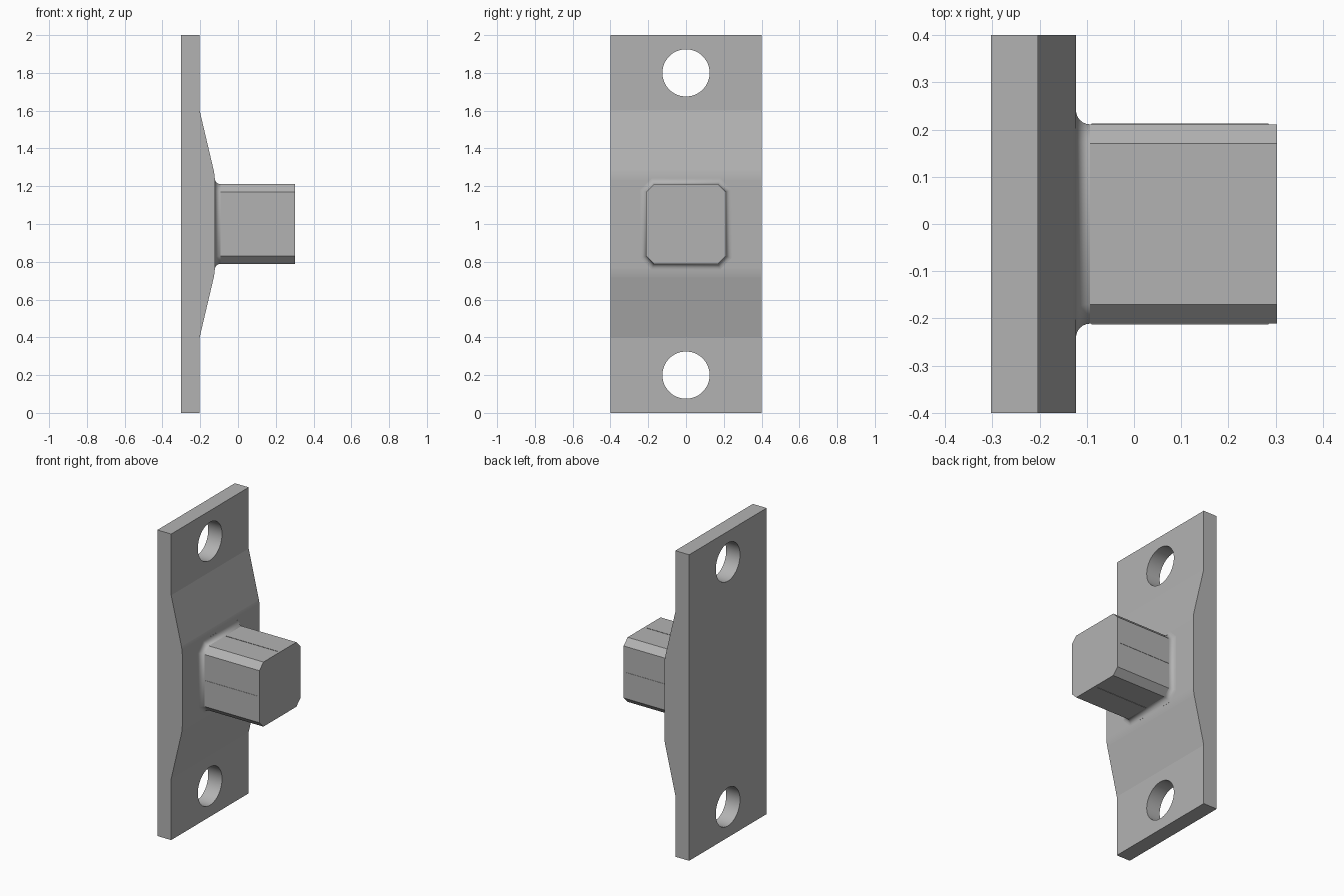
import bpy, bmesh, math
from mathutils import Matrix

cube = bpy.data.objects.get("Cube")
if cube:
    bpy.data.objects.remove(cube)

grey = bpy.data.materials.new("plain grey")
grey.use_nodes = True
colour = (0.45, 0.45, 0.45, 1)
grey.diffuse_color = colour
grey.node_tree.nodes["Principled BSDF"].inputs["Base Color"].default_value = colour

BACK, FLAT, RAISED, TIP = -0.303, -0.203, -0.123, 0.303
HALF, CHAMFER, FILLET = 0.211, 0.041, 0.03
MID = 1.0


def finish(name, bm):
    bmesh.ops.recalc_face_normals(bm, faces=bm.faces)
    mesh = bpy.data.meshes.new(name)
    bm.to_mesh(mesh)
    bm.free()
    mesh.materials.append(grey)
    obj = bpy.data.objects.new(name, mesh)
    bpy.context.collection.objects.link(obj)
    return obj


# Mounting plate: side profile with a raised middle, extruded across y
bm = bmesh.new()
profile = [(BACK, 0), (FLAT, 0), (FLAT, 0.4), (RAISED, 0.74),
           (RAISED, 1.26), (FLAT, 1.6), (FLAT, 2), (BACK, 2)]
face = bm.faces.new([bm.verts.new((x, -0.4, z)) for x, z in profile])
sides = bmesh.ops.extrude_face_region(bm, geom=[face])["geom"]
bmesh.ops.translate(bm, vec=(0, 0.8, 0),
                    verts=[v for v in sides if isinstance(v, bmesh.types.BMVert)])
bends = [e for e in bm.edges
         if all(abs(v.co.x - RAISED) < 0.001 for v in e.verts)
         and abs(e.verts[0].co.z - e.verts[1].co.z) < 0.001]
rounded = bmesh.ops.bevel(bm, geom=bends, offset=0.025, segments=4,
                          profile=0.5, affect='EDGES')
for f in rounded["faces"]:
    f.smooth = abs(f.normal.y) < 0.5
plate = finish("mounting_plate", bm)

# Round screw holes
for label, z in (("lower", 0.2), ("upper", 1.8)):
    bm = bmesh.new()
    place = Matrix.Translation((-0.25, 0, z)) @ Matrix.Rotation(math.pi / 2, 4, 'Y')
    bmesh.ops.create_cone(bm, cap_ends=True, segments=64, radius1=0.125,
                          radius2=0.125, depth=0.3, matrix=place)
    for f in bm.faces:
        f.smooth = len(f.verts) == 4
    cutter = finish(label + "_hole_cutter", bm)
    cutter.hide_render = True
    cutter.hide_set(True)
    cut = plate.modifiers.new(label + " hole", 'BOOLEAN')
    cut.operation = 'DIFFERENCE'
    cut.solver = 'EXACT'
    cut.object = cutter


# Square boss with chamfered corners and a filleted foot
def ring(bm, x, grow):
    h = HALF + grow
    c = h - CHAMFER - grow * 0.586
    corners = [(h, -c), (h, c), (c, h), (-c, h), (-h, c), (-h, -c), (-c, -h), (c, -h)]
    return [bm.verts.new((x, y, MID + z)) for y, z in corners]


bm = bmesh.new()
rings = [ring(bm, RAISED - 0.02, FILLET)]
steps = 6
for i in range(steps + 1):
    a = math.pi / 2 * i / steps
    rings.append(ring(bm, RAISED + FILLET * (1 - math.cos(a)), FILLET * (1 - math.sin(a))))
rings.append(ring(bm, TIP, 0))
for k, (low, high) in enumerate(zip(rings, rings[1:])):
    for i in range(8):
        j = (i + 1) % 8
        f = bm.faces.new((low[i], low[j], high[j], high[i]))
        f.smooth = 0 < k <= steps
bm.faces.new(rings[0])
bm.faces.new(rings[-1])
finish("square_boss", bm)

# Hairline ridge along the middle of each boss side
for n, label in enumerate(("left", "top", "right", "bottom")):
    bm = bmesh.new()
    turn = Matrix.Translation((0.0975, 0, MID)) @ Matrix.Rotation(n * math.pi / 2, 4, 'X')
    shape = Matrix.Translation((0, HALF, 0)) @ Matrix.Diagonal((0.375, 0.004, 0.003, 1))
    bmesh.ops.create_cube(bm, size=1, matrix=turn @ shape)
    finish(label + "_ridge", bm)
